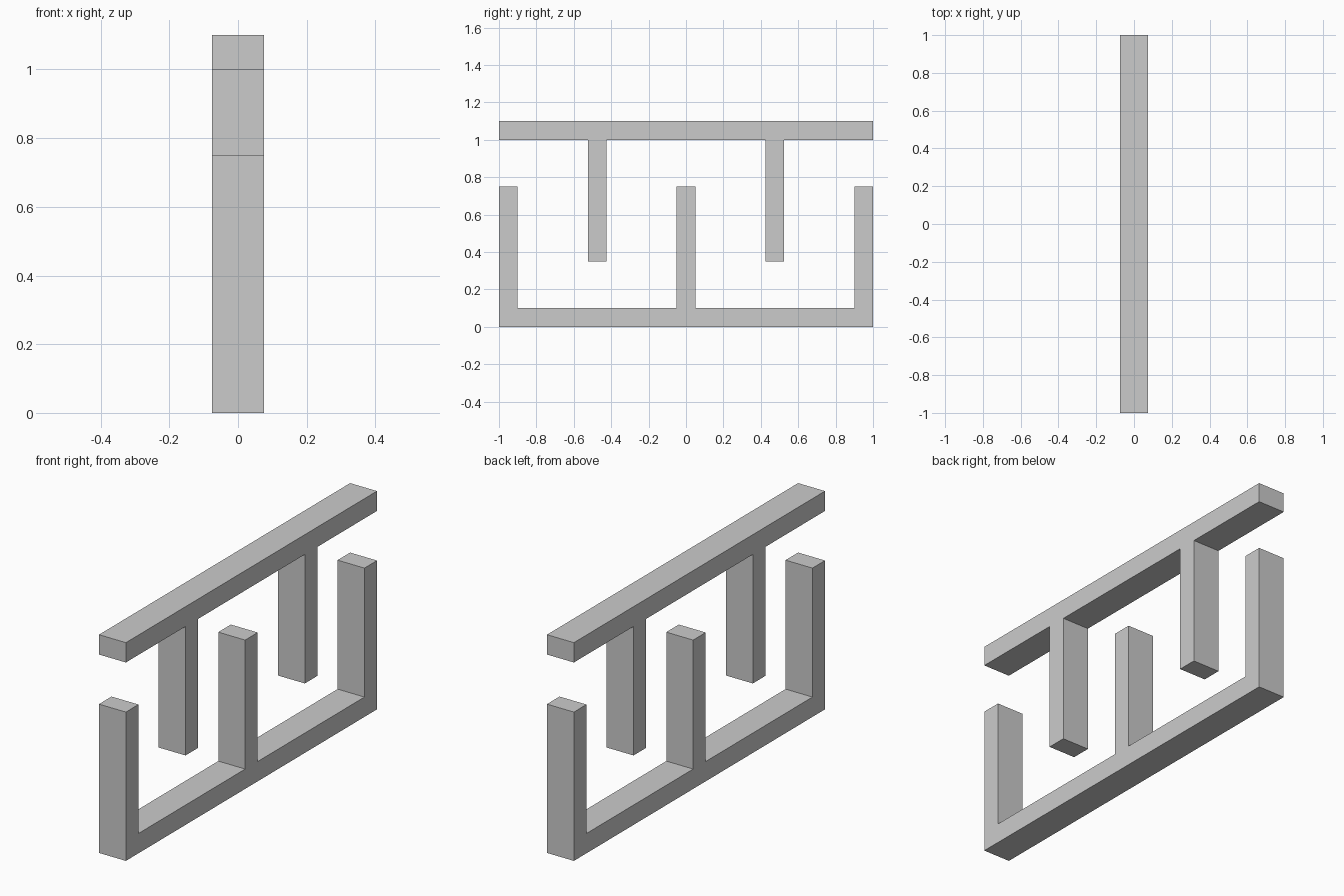
import bpy
import bmesh

cube = bpy.data.objects.get("Cube")
if cube:
    bpy.data.objects.remove(cube, do_unlink=True)

WIDTH = 0.15   # thickness along x
BAR = 0.1      # thickness of bars and prongs
HALF = 1.0     # half the length along y

grey = bpy.data.materials.new("plain_grey")
grey.use_nodes = True
colour = (0.6, 0.6, 0.6, 1)
grey.diffuse_color = colour
grey.node_tree.nodes["Principled BSDF"].inputs["Base Color"].default_value = colour


def comb(name, outer_z, inner_z, tip_z, prong_centres):
    """Extrude a bar with prongs reaching from its inner edge to tip_z."""
    outline = [(HALF, outer_z), (-HALF, outer_z)]
    if prong_centres[0] - BAR / 2 > -HALF + 0.001:
        outline.append((-HALF, inner_z))
    for y in prong_centres:
        a, b = y - BAR / 2, y + BAR / 2
        if a > -HALF + 0.001:
            outline.append((a, inner_z))
        outline += [(a, tip_z), (b, tip_z)]
        if b < HALF - 0.001:
            outline.append((b, inner_z))
    if prong_centres[-1] + BAR / 2 < HALF - 0.001:
        outline.append((HALF, inner_z))

    bm = bmesh.new()
    face = bm.faces.new([bm.verts.new((-WIDTH / 2, y, z)) for y, z in outline])
    result = bmesh.ops.extrude_face_region(bm, geom=[face], use_keep_orig=True)
    moved = [v for v in result["geom"] if isinstance(v, bmesh.types.BMVert)]
    bmesh.ops.translate(bm, verts=moved, vec=(WIDTH, 0, 0))
    bmesh.ops.recalc_face_normals(bm, faces=bm.faces)
    mesh = bpy.data.meshes.new(name)
    bm.to_mesh(mesh)
    bm.free()
    mesh.materials.append(grey)
    obj = bpy.data.objects.new(name, mesh)
    bpy.context.collection.objects.link(obj)
    return obj


# Lower bar with three upright prongs
comb("lower_comb", 0, BAR, 0.75, [-HALF + BAR / 2, 0, HALF - BAR / 2])

# Upper bar with two hanging prongs
comb("upper_comb", 1.1, 1.1 - BAR, 0.35, [-0.475, 0.475])
